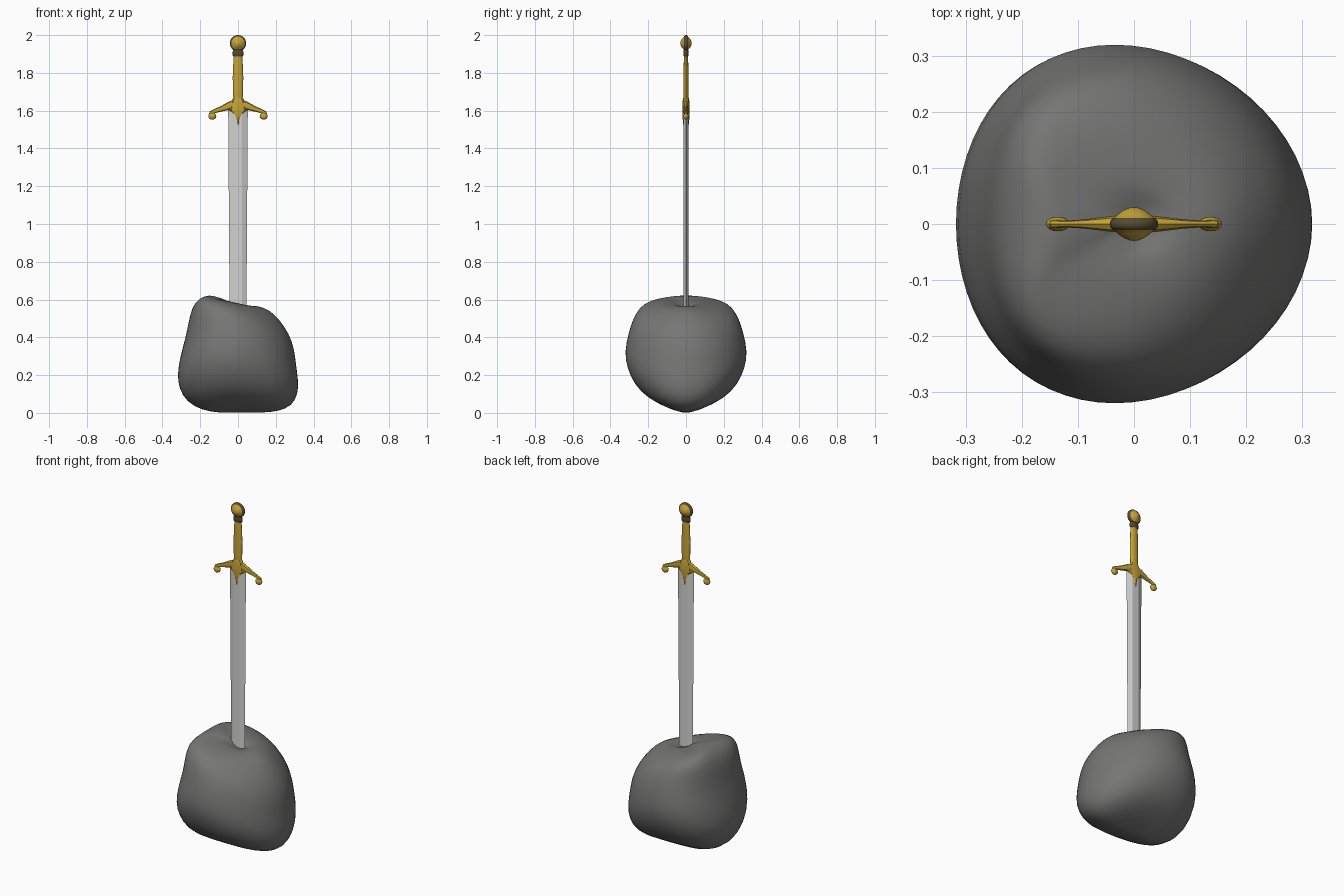
import bpy, bmesh, math
from mathutils import Matrix, Vector

cube = bpy.data.objects.get("Cube")
if cube:
    bpy.data.objects.remove(cube, do_unlink=True)


def material(name, r, g, b):
    m = bpy.data.materials.new(name)
    m.use_nodes = True
    m.diffuse_color = (r, g, b, 1)
    m.node_tree.nodes["Principled BSDF"].inputs["Base Color"].default_value = (r, g, b, 1)
    return m


stone = material("stone grey", 0.18, 0.18, 0.178)
steel = material("pale steel", 0.65, 0.65, 0.64)
gold = material("gold", 0.56, 0.37, 0.04)
bronze = material("dark bronze", 0.09, 0.07, 0.03)


def finish(name, bm, mats, smooth=40):
    bmesh.ops.recalc_face_normals(bm, faces=bm.faces)
    mesh = bpy.data.meshes.new(name)
    bm.to_mesh(mesh)
    bm.free()
    for m in mats:
        mesh.materials.append(m)
    obj = bpy.data.objects.new(name, mesh)
    bpy.context.collection.objects.link(obj)
    bpy.ops.object.select_all(action='DESELECT')
    obj.select_set(True)
    bpy.context.view_layer.objects.active = obj
    if smooth:
        bpy.ops.object.shade_smooth_by_angle(angle=math.radians(smooth))
    return obj


def loft(name, rings, mats, smooth=40, poles=None):
    """Skin a list of point rings, closing the ends flat or with pole points."""
    bm = bmesh.new()
    loops = [[bm.verts.new(p) for p in ring] for ring in rings]
    n = len(loops[0])
    for a, b in zip(loops, loops[1:]):
        for i in range(n):
            j = (i + 1) % n
            bm.faces.new((a[i], a[j], b[j], b[i]))
    if poles:
        for loop, pole in zip((loops[0], loops[-1]), poles):
            tip = bm.verts.new(pole)
            for i in range(n):
                bm.faces.new((loop[i], loop[(i + 1) % n], tip))
    else:
        bm.faces.new(loops[0])
        bm.faces.new(loops[-1])
    return finish(name, bm, mats, smooth)


def upright(stations, sides):
    """Elliptical rings stacked in z from (z, half width, half depth)."""
    turn = math.tau / sides
    return [[(w * math.cos(i * turn), d * math.sin(i * turn), z) for i in range(sides)]
            for z, w, d in stations]


# Rock: tilted rings given as left x/z, right x/z, half depth, height of the sides
outline = [
    (-.10, .001, .13, .001, .06, .014),
    (-.19, .012, .22, .008, .155, .052),
    (-.275, .058, .29, .038, .245, .112),
    (-.314, .13, .32, .10, .298, .195),
    (-.323, .20, .322, .17, .327, .29),
    (-.307, .30, .308, .26, .318, .375),
    (-.280, .39, .300, .34, .296, .46),
    (-.264, .47, .272, .42, .268, .53),
    (-.245, .56, .222, .492, .227, .576),
    (-.203, .61, .17, .545, .165, .597),
    (-.15, .625, .105, .568, .09, .604),
]


def dented(x, y, z):
    if z > .45:
        z -= .022 * math.exp(-((x - .015) ** 2 + y * y) / .0025)
    return (x, y, z)


rings = []
for xl, zl, xr, zr, ry, zy in outline:
    # the widest points lie left of centre, more so near the top
    lean = .035 + .05 * max(0, (zy - .45) / .15)
    ring = []
    for i in range(32):
        c, s = math.cos(i * math.tau / 32), math.sin(i * math.tau / 32)
        mid_z = (zl + zr) / 2
        ring.append(dented((xl + xr) / 2 + c * (xr - xl) / 2 - lean * s * s, ry * s,
                           mid_z + c * (zr - zl) / 2 + s * s * (zy - mid_z)))
    rings.append(ring)
# extra inner rings so the socket around the blade is well shaped
cap = Vector((-.01, 0, .584))
top = rings[-1]
for f in (.75, .5, .25):
    rings.append([dented(*cap.lerp(Vector(p), f)) for p in top])
rock = loft("rock", rings, [stone], 180, ((0.01, 0, 0), dented(*cap)))
rock.modifiers.new("Soften", 'SUBSURF').levels = 1
rock.modifiers["Soften"].render_levels = 1

# Blade: flattened hexagon section, slightly narrower towards the rock
blade_rings = []
for z, w in ((.45, .044), (1.62, .052)):
    half = [(w, 0), (.02, .013), (-.02, .013)]
    blade_rings.append([(x, y, z) for x, y in half] + [(-x, -y, z) for x, y in half])
loft("blade", blade_rings, [steel], 0)

# Guard centre with pointed tongue over the blade
loft("guard_centre", upright([(1.52, .002, .014), (1.55, .012, .017), (1.58, .024, .019),
                              (1.603, .05, .019), (1.645, .038, .019), (1.67, .024, .014)], 8),
     [gold], 30)

# Guard arms and their curled knobs, mirrored
arm = [(0, 1.637, .026, .018), (.04, 1.628, .022, .014), (.09, 1.609, .014, .008),
       (.122, 1.598, .011, .006), (.142, 1.588, .011, .008), (.146, 1.575, .009, .008)]
for side, sx in (("left", 1), ("right", -1)):
    arm_rings = []
    for k, (x, z, h, d) in enumerate(arm):
        a, b = arm[max(k - 1, 0)], arm[min(k + 1, len(arm) - 1)]
        tangent = Vector((b[0] - a[0], b[1] - a[1])).normalized()
        ring = []
        for i in range(8):
            u, v = h * math.cos(i * math.tau / 8), d * math.sin(i * math.tau / 8)
            ring.append((sx * (x - tangent.y * u), v, z + tangent.x * u))
        arm_rings.append(ring)
    loft(side + "_guard_arm", arm_rings, [gold])
    bm = bmesh.new()
    bmesh.ops.create_uvsphere(bm, u_segments=16, v_segments=10, radius=1)
    bmesh.ops.transform(bm, verts=bm.verts, matrix=Matrix.Translation((sx * .136, 0, 1.571))
                        @ Matrix.Diagonal((.021, .013, .019, 1)))
    finish(side + "_guard_knob", bm, [gold])

# Grip and collar
loft("grip", upright([(1.655, .024, .012), (1.70, .027, .013), (1.78, .028, .013),
                      (1.85, .025, .012), (1.895, .022, .011)], 12), [gold])
loft("collar", upright([(1.888, .024, .011), (1.895, .029, .014), (1.912, .029, .014),
                        (1.925, .022, .011)], 16), [bronze])

# Pommel: gold domes on both sides of a dark rim, turned about the y axis
profile = [(.029, .008), (.025, .018), (.018, .028), (.011, .035), (.010, .038), (.004, .043)]
profile += [(-y, r) for y, r in reversed(profile)]
turned = [[(r * math.cos(i * math.tau / 32), y, 1.957 + r * math.sin(i * math.tau / 32))
           for i in range(32)] for y, r in profile]
pommel = loft("pommel", turned, [gold, bronze], 40, ((0, .03, 1.957), (0, -.03, 1.957)))
for face in pommel.data.polygons:
    face.material_index = int(abs(face.center.y) < .0108)
